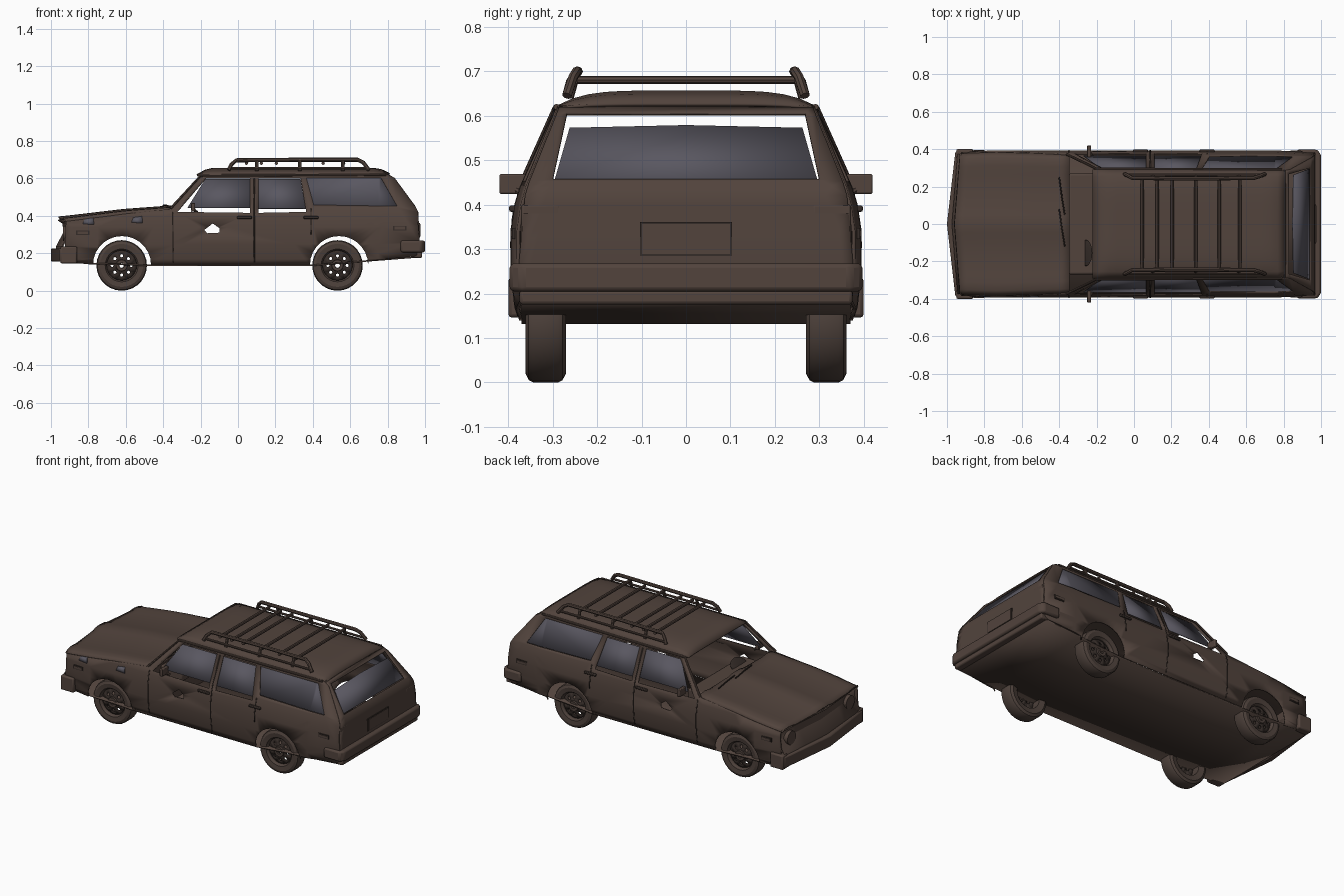
import bpy, bmesh, math
from mathutils import Vector

if "Cube" in bpy.data.objects:
    bpy.data.objects.remove(bpy.data.objects["Cube"])

def material(name, rgb):
    m = bpy.data.materials.new(name)
    m.diffuse_color = (*rgb, 1)
    m.use_nodes = True
    m.node_tree.nodes["Principled BSDF"].inputs["Base Color"].default_value = m.diffuse_color
    return m

BROWN = material("rusty brown", (0.084, 0.057, 0.046))
TYRE = material("tyre brown", (0.074, 0.052, 0.043))
GLASS = material("grey glass", (0.100, 0.095, 0.118))
DARK = material("dark brown", (0.035, 0.025, 0.021))

def lerp(table, t):
    for (a, p), (b, q) in zip(table, table[1:]):
        if t <= b:
            return p + (q - p) * max(0, t - a) / (b - a)
    return table[-1][1]

def finish(name, bm, mat, thick=0, mirror=False):
    bmesh.ops.recalc_face_normals(bm, faces=bm.faces)
    me = bpy.data.meshes.new(name)
    bm.to_mesh(me)
    bm.free()
    me.materials.append(mat)
    ob = bpy.data.objects.new(name, me)
    bpy.context.collection.objects.link(ob)
    if mirror:
        mod = ob.modifiers.new("mirror", 'MIRROR')
        mod.use_axis[0] = False
        mod.use_axis[1] = True
    if thick:
        mod = ob.modifiers.new("thickness", 'SOLIDIFY')
        mod.thickness = thick
        mod.offset = 0
    return ob

def panel(name, loops, fn, mat, cuts=(), thick=0.008, mirror=False):
    """Flat outline with holes, sliced at the cut lines and bent by fn(u, w)."""
    bm = bmesh.new()
    for loop in loops:
        vs = [bm.verts.new((u, 0, w)) for u, w in loop]
        for i, v in enumerate(vs):
            bm.edges.new((vs[i - 1], v))
    bmesh.ops.triangle_fill(bm, use_beauty=True, edges=bm.edges[:], normal=(0, 1, 0))
    for axis, t in cuts:
        no = Vector((1, 0, 0)) if axis == 'u' else Vector((0, 0, 1))
        bmesh.ops.bisect_plane(bm, geom=bm.verts[:] + bm.edges[:] + bm.faces[:],
                               dist=1e-5, plane_co=no * t, plane_no=no)
    for v in bm.verts:
        v.co = fn(v.co.x, v.co.z)
    return finish(name, bm, mat, thick, mirror)

def loft(name, rows, mat, ring=False, loop=False, caps=False, thick=0, mirror=False):
    """Skin a list of point rows."""
    bm = bmesh.new()
    g = [[bm.verts.new(p) for p in r] for r in rows]
    n, m = len(g), len(g[0])
    for i in range(n if loop else n - 1):
        for j in range(m if ring else m - 1):
            a, b, k = g[i], g[(i + 1) % n], (j + 1) % m
            bm.faces.new((a[j], a[k], b[k], b[j]))
    if caps:
        bm.faces.new(g[0])
        bm.faces.new(g[-1])
    return finish(name, bm, mat, thick, mirror)

def tube(name, pts, r, mat, mirror=False, n=8):
    pts = [Vector(p) for p in pts]
    rows = []
    for i, p in enumerate(pts):
        d = (pts[min(i + 1, len(pts) - 1)] - pts[max(i - 1, 0)]).normalized()
        a = d.cross(Vector((1, 0, 0) if abs(d.z) > 0.9 else (0, 0, 1))).normalized()
        b = d.cross(a)
        rows.append([p + r * (a * math.cos(t) + b * math.sin(t))
                     for t in (2 * math.pi * k / n for k in range(n))])
    return loft(name, rows, mat, ring=True, caps=True, mirror=mirror)

def prism(name, poly, z0, z1, mat, mirror=False, bevel=0.0):
    ob = loft(name, [[(x, y, z) for x, y in poly] for z in (z0, z1)], mat,
              ring=True, caps=True, mirror=mirror)
    if bevel:
        mod = ob.modifiers.new("bevel", 'BEVEL')
        mod.width = bevel
        mod.segments = 2
    return ob

def box(name, x0, x1, y0, y1, z0, z1, mat, mirror=False, bevel=0.0):
    return prism(name, [(x0, y0), (x1, y0), (x1, y1), (x0, y1)], z0, z1, mat, mirror, bevel)

def circle(cx, cz, r, n):
    return [(cx + r * math.cos(2 * math.pi * k / n), cz + r * math.sin(2 * math.pi * k / n))
            for k in range(n)]

# Body section: half width by height, and tail position by height
WIDTH = [(0.13, 0.368), (0.17, 0.381), (0.25, 0.39), (0.34, 0.39), (0.40, 0.381), (0.44, 0.369), (0.62, 0.288)]
TAIL = [(0.185, 0.955), (0.26, 0.968), (0.42, 0.96), (0.45, 0.945), (0.60, 0.835), (0.62, 0.80)]
LEVELS = [('w', z) for z, _ in WIDTH[1:-1]] + [('u', -0.75), ('u', 0.75)]

def half(x, z):
    return lerp(WIDTH, z) - 0.06 * max(0, abs(x) - 0.75)

def side(out=0.0):
    return lambda x, z: Vector((x, -half(x, z) - out, z))

def arch(cx):
    return [(cx - 0.155 * math.cos(t), 0.14 + 0.152 * math.sin(t))
            for t in (math.pi * k / 14 for k in range(15))]

# Sides with wheel arches, windows and the hole in the front door
outline = ([(-0.92, 0.155)] + arch(-0.62) + arch(0.54)
           + [(0.70, 0.16)] + [(x, z) for z, x in TAIL]
           + [(-0.19, 0.62), (-0.365, 0.435), (-0.60, 0.41), (-0.92, 0.37), (-0.925, 0.24)])
front_win = [(-0.325, 0.42), (0.065, 0.415), (0.065, 0.602), (-0.17, 0.602)]
rear_win = [(0.11, 0.415), (0.365, 0.42), (0.335, 0.602), (0.11, 0.602)]
quarter_win = [(0.405, 0.457), (0.852, 0.45), (0.765, 0.602), (0.365, 0.602)]
door_hole = [(-0.18, 0.325), (-0.165, 0.307), (-0.10, 0.31), (-0.10, 0.335), (-0.135, 0.36)]
panel("body_side", [outline, front_win, rear_win, quarter_win, door_hole], side(), BROWN, LEVELS, mirror=True)

# Side glass, with open gaps under the door windows
panel("front_door_glass", [[(-0.27, 0.443), (0.065, 0.443), (0.065, 0.596), (-0.175, 0.596)]],
      side(-0.004), GLASS, thick=0.004, mirror=True)
panel("rear_door_glass", [[(0.11, 0.438), (0.362, 0.438), (0.335, 0.596), (0.11, 0.596)]],
      side(-0.004), GLASS, thick=0.004, mirror=True)
panel("quarter_glass", [quarter_win], side(-0.004), GLASS, [('u', 0.75)], 0.004, True)

# Door seams, trim and bare patches
for x, z1 in ((-0.347, 0.42), (0.087, 0.60), (0.39, 0.44)):
    panel("door_seam", [[(x - 0.003, 0.15 if x < 0.3 else 0.30), (x + 0.003, 0.15 if x < 0.3 else 0.30),
                         (x + 0.003, z1), (x - 0.003, z1)]], side(0.004), DARK, LEVELS[:5], 0.003, True)
for x, z in ((-0.54, 0.383), (-0.80, 0.375)):
    panel("bare_patch", [[(x - 0.03, z - 0.018), (x + 0.03, z - 0.022), (x + 0.027, z + 0.015),
                          (x - 0.02, z + 0.008)]], side(0.005), GLASS, thick=0.003)
for x, z in ((-0.83, 0.31), (0.865, 0.335)):
    y = half(x, z)
    box("side_marker", x - 0.035, x + 0.035, -y - 0.008, -y, z - 0.012, z + 0.012, DARK, True)
    box("marker_lens", x - 0.029, x + 0.029, -y - 0.011, -y, z - 0.007, z + 0.007, BROWN, True)
for x in (0.035, 0.39):
    box("door_handle", x - 0.04, x + 0.04, -0.398, -0.378, 0.384, 0.398, DARK, True, 0.004)

# Tail with rear window opening
zs = [z for z, _ in TAIL]
edge = [(half(lerp(TAIL, z), z), z) for z in zs]
tail_outline = edge + [(-y, z) for y, z in reversed(edge)]
tail_hole = [(-0.30, 0.455), (0.30, 0.455), (0.268, 0.604), (-0.268, 0.604)]
tail_cuts = [('w', z) for z in zs[1:-1]] + LEVELS[:5]
panel("tailgate", [tail_outline, tail_hole], lambda y, z: Vector((lerp(TAIL, z), y, z)), BROWN, tail_cuts)
panel("rear_glass", [[(-0.295, 0.457), (0.295, 0.457), (0.262, 0.572), (0, 0.578), (-0.262, 0.572)]],
      lambda y, z: Vector((lerp(TAIL, z) - 0.004, y, z)), GLASS, thick=0.004)
box("plate_recess", 0.962, 0.972, -0.104, 0.104, 0.285, 0.361, DARK)
box("plate_panel", 0.965, 0.975, -0.099, 0.099, 0.289, 0.357, BROWN)
box("tail_lamp_trim", 0.955, 0.966, -0.37, -0.285, 0.29, 0.40, BROWN, True, 0.004)

# Roof
def roof_pt(i, j):
    x, v = -0.22 + 1.03 * i / 24, -1 + j / 8
    drop = 0.035 * max(0, (-0.14 - x) / 0.08) ** 1.5 + 0.028 * max(0, (x - 0.72) / 0.09) ** 2
    return (x, v * (0.29 - 0.05 * max(0, x - 0.75)), 0.653 - 0.034 * abs(v) ** 5 - drop * (1 - 0.9 * abs(v) ** 5))
loft("roof", [[roof_pt(i, j) for j in range(17)] for i in range(25)], BROWN, thick=0.008)
tube("roof_gutter", [(-0.36, -0.373, 0.44), (-0.20, -0.295, 0.615), (0.79, -0.291, 0.62)], 0.007, BROWN, True)

# Hood with raised fender ridges and pointed nose
CROWN = [(0, 0.023), (0.12, 0.021), (0.2, 0.014), (0.7, 0.010), (0.82, 0.016), (0.93, 0.013), (1, 0)]
RIM = [(-0.92, 0.37), (-0.60, 0.41), (-0.34, 0.43)]
def hood_pt(i, v):
    x = -0.93 + 0.585 * i / 12
    z = lerp(RIM, x)
    return (x - 0.03 * (1 - abs(v)) * (1 - i / 12), v * half(x, z), z + lerp(CROWN, abs(v)))
vs = sorted({s * a for a, _ in CROWN for s in (-1, 1)})
loft("hood", [[hood_pt(i, v) for v in vs] for i in range(13)], BROWN, thick=0.008)

# Front end
nose = [(-0.93, 0.378), (-0.905, 0.36), (-0.90, 0.31), (-0.94, 0.235), (-0.94, 0.155)]
loft("front_panel", [[(x - 0.03 * (1 - abs(v)), v * 0.373, z) for v in (-1, -0.5, 0, 0.5, 1)]
                     for x, z in nose], BROWN, thick=0.008)
loft("headlight", [[(x, -0.29 + a, c) for a, c in circle(0, 0.305, 0.042, 16)] for x in (-0.935, -0.89)],
     BROWN, ring=True, caps=True, mirror=True)

# Bumpers
prism("front_bumper", [(-0.86, -0.398), (-0.955, -0.388), (-1.0, 0), (-0.955, 0.388), (-0.86, 0.398),
                       (-0.86, 0.37), (-0.925, 0.36), (-0.96, 0), (-0.925, -0.36), (-0.86, -0.37)],
      0.155, 0.226, BROWN, bevel=0.008)
box("bumper_corner", -0.95, -0.86, -0.40, -0.35, 0.146, 0.236, BROWN, True, 0.008)
prism("rear_bumper", [(0.87, -0.397), (0.98, -0.397), (1.0, -0.37), (1.0, 0.37), (0.98, 0.397), (0.87, 0.397),
                      (0.87, 0.365), (0.95, 0.35), (0.95, -0.35), (0.87, -0.365)],
      0.205, 0.268, BROWN, bevel=0.01)
box("rear_valance", 0.93, 0.985, -0.375, 0.375, 0.175, 0.208, BROWN, bevel=0.008)

# Floor, firewall, dashboard and steering wheel
loft("floor", [[(x, s * 0.37, z) for s in (-1, 1)] for x, z in
               ((-0.95, 0.155), (-0.77, 0.145), (-0.46, 0.135), (0.39, 0.135), (0.70, 0.16), (0.96, 0.18))],
     BROWN, thick=0.008)
box("firewall", -0.365, -0.355, -0.36, 0.36, 0.14, 0.41, BROWN)
box("dashboard", -0.35, -0.20, -0.27, 0.27, 0.34, 0.41, BROWN, bevel=0.01)
def wheel_pt(r, t, d):
    p = Vector((r * math.cos(t), r * math.sin(t), d))
    c, s = math.cos(math.radians(60)), math.sin(math.radians(60))
    return Vector((-0.265 + p.x * c + p.z * s, -0.155 + p.y, 0.405 - p.x * s * -0.6 + p.z * c))
loft("steering_wheel", [[wheel_pt(r, 2 * math.pi * k / 20, d) for k in range(20)]
                        for r, d in ((0.02, 0.0), (0.062, 0.004), (0.07, 0.008), (0.07, -0.004), (0.02, -0.008))],
     DARK, ring=True, caps=True)
for y in (0.05, -0.12):
    tube("wiper", [(-0.37, y, 0.452), (-0.385, y + 0.09, 0.458), (-0.40, y + 0.2, 0.456)], 0.004, DARK)

# Door mirrors
box("door_mirror", -0.25, -0.23, -0.42, -0.357, 0.424, 0.469, BROWN, True, 0.004)
tube("mirror_arm", [(-0.22, -0.36, 0.42), (-0.24, -0.385, 0.435)], 0.008, BROWN, True)

# Roof rack
tube("rack_rail", [(-0.05, -0.268, 0.645), (-0.035, -0.26, 0.675), (-0.01, -0.246, 0.697), (0.30, -0.243, 0.70),
                   (0.64, -0.246, 0.70), (0.67, -0.255, 0.685), (0.70, -0.268, 0.645)], 0.011, BROWN, True)
tube("rack_lower_rail", [(-0.04, -0.262, 0.655), (0.69, -0.262, 0.655)], 0.007, BROWN, True)
for x in (0.045, 0.125, 0.205, 0.33, 0.455, 0.565):
    tube("rack_crossbar", [(x, -0.245, 0.681), (x, 0.245, 0.681)], 0.009, BROWN)
for x in (0.10, 0.33, 0.56):
    tube("rack_post", [(x, -0.262, 0.64), (x, -0.245, 0.70)], 0.009, BROWN, True)

# Wheels: turned tyre and rim disc with holes
SECTION = [(0.08, 0.278), (0.115, 0.270), (0.130, 0.278), (0.135, 0.288), (0.135, 0.344),
           (0.130, 0.354), (0.115, 0.361), (0.088, 0.357), (0.08, 0.345)]
for cx in (-0.622, 0.532):
    loft("tyre", [[(cx + r * math.cos(t), -y, 0.135 + r * math.sin(t)) for r, y in SECTION]
                  for t in (2 * math.pi * k / 28 for k in range(28))],
         TYRE, ring=True, loop=True, mirror=True)
    holes = [circle(0.052 * math.cos(a), 0.052 * math.sin(a), 0.009, 8)
             for a in (math.pi * k / 4 for k in range(8))]
    panel("wheel_rim", [circle(0, 0, 0.084, 28), circle(0, 0, 0.013, 8)] + holes,
          lambda u, w: Vector((cx + u, -0.350 + 0.35 * abs(math.hypot(u, w) - 0.03), 0.135 + w)),
          DARK, thick=0.006, mirror=True)
    loft("hub_ring", [[(cx + a, -y, b) for a, b in circle(0, 0.135, r, 16)]
                      for r, y in ((0.034, 0.335), (0.03, 0.357), (0.014, 0.357), (0.014, 0.335))],
         TYRE, ring=True, mirror=True)

# Smooth shading with sharp creases
bpy.ops.object.select_all(action='SELECT')
bpy.context.view_layer.objects.active = bpy.context.selected_objects[0]
bpy.ops.object.shade_smooth_by_angle(angle=math.radians(30))
